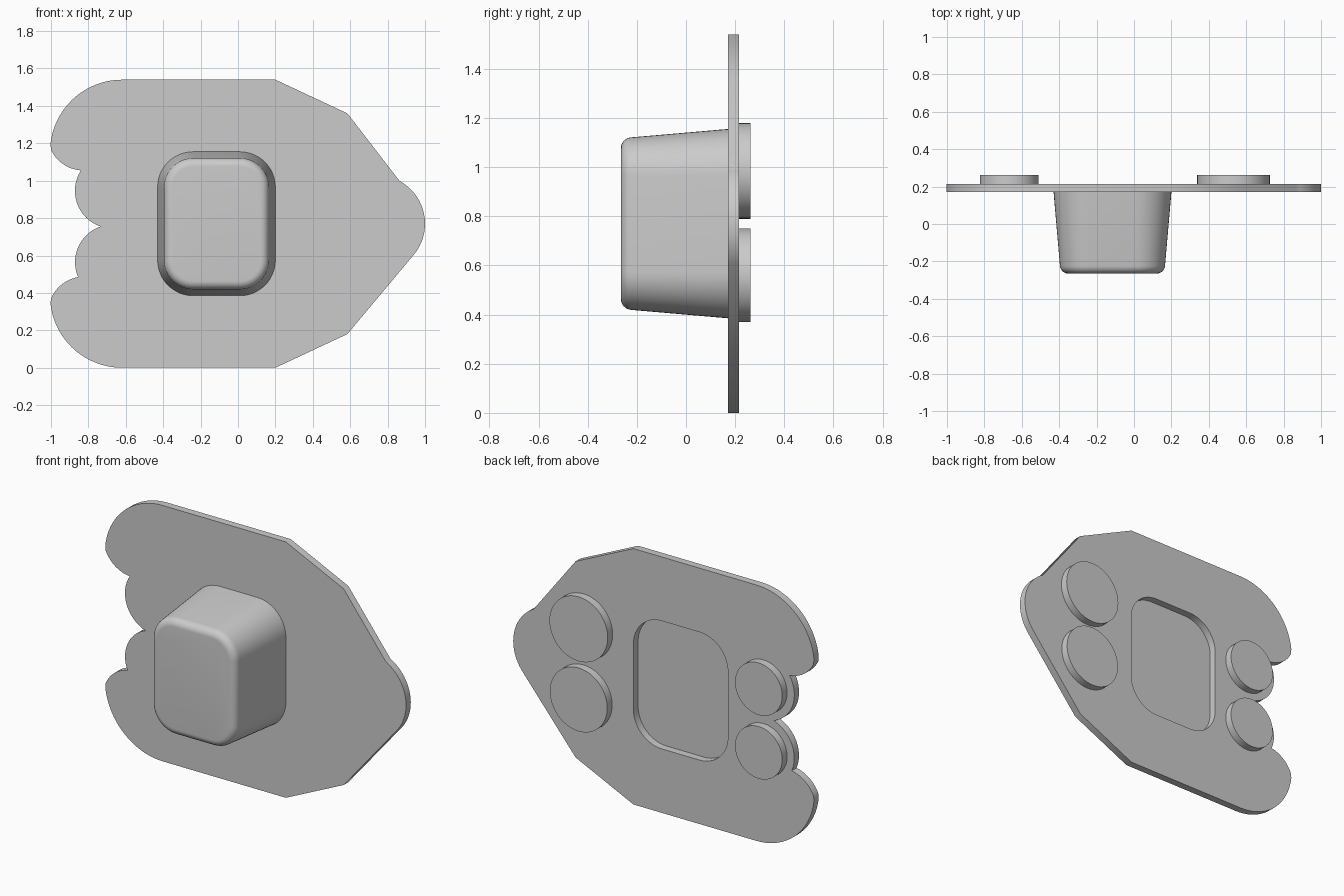
import bpy, bmesh, math
from math import cos, sin, radians

if "Cube" in bpy.data.objects:
    bpy.data.objects.remove(bpy.data.objects["Cube"])

grey = bpy.data.materials.new("plain_grey")
grey.use_nodes = True
COLOUR = (0.6, 0.6, 0.6, 1)
grey.diffuse_color = COLOUR
grey.node_tree.nodes["Principled BSDF"].inputs["Base Color"].default_value = COLOUR

FRONT, BACK = 0.17, 0.215     # plate faces


def arc(cx, cz, r, start, end, steps=12):
    """Points on an arc in the x-z plane, angles in degrees."""
    angles = [radians(start + (end - start) * i / steps) for i in range(steps + 1)]
    return [(cx + r * cos(a), cz + r * sin(a)) for a in angles]


def arc_between(cx, cz, p, q, steps=10):
    """Short arc from p to q about a centre, blending the two radii."""
    a, b = (math.atan2(z - cz, x - cx) for x, z in (p, q))
    b += 2 * math.pi * round((a - b) / (2 * math.pi))
    ra, rb = (math.hypot(x - cx, z - cz) for x, z in (p, q))
    pts = []
    for i in range(steps + 1):
        t = i / steps
        r, ang = ra + (rb - ra) * t, a + (b - a) * t
        pts.append((cx + r * cos(ang), cz + r * sin(ang)))
    return pts


def rounded_rect(inset, radius):
    """Outline of the block, drawn in from its rim by inset."""
    left, right = -0.43 + inset, 0.2 - inset
    low, high = 0.385 + inset, 1.155 - inset
    pts = []
    for cx, cz, start in ((right - radius, high - radius, 0), (left + radius, high - radius, 90),
                          (left + radius, low + radius, 180), (right - radius, low + radius, 270)):
        pts += arc(cx, cz, radius, start, start + 90)
    return pts


def finish(name, bm, angle=30):
    bmesh.ops.remove_doubles(bm, verts=bm.verts, dist=0.0005)
    bmesh.ops.recalc_face_normals(bm, faces=bm.faces)
    mesh = bpy.data.meshes.new(name)
    bm.to_mesh(mesh)
    bm.free()
    mesh.materials.append(grey)
    obj = bpy.data.objects.new(name, mesh)
    bpy.context.collection.objects.link(obj)
    bpy.ops.object.select_all(action="DESELECT")
    obj.select_set(True)
    bpy.context.view_layer.objects.active = obj
    bpy.ops.object.shade_smooth_by_angle(angle=radians(angle))
    return obj


def loft(name, rings):
    """Closed solid through (outline, y) rings."""
    bm = bmesh.new()
    loops = [[bm.verts.new((x, y, z)) for x, z in pts] for pts, y in rings]
    for a, b in zip(loops, loops[1:]):
        for i in range(len(a)):
            j = (i + 1) % len(a)
            bm.faces.new((a[i], a[j], b[j], b[i]))
    bm.faces.new(loops[0])
    bm.faces.new(loops[-1])
    return finish(name, bm)


# Plate outline: pointed right end, scalloped left end
upper_tip, upper_notch = (-1.0, 1.165), (-0.84, 1.055)
lower_tip, lower_notch = (-1.0, 0.37), (-0.855, 0.485)
middle = (-0.735, 0.755)
outline = [(0.2, 1.54)]
outline += arc(-0.62, 1.155, 0.385, 90, 178, 20)[:-1]
outline += arc_between(-0.83, 1.25, upper_tip, upper_notch)
outline += arc_between(-0.67, 0.945, upper_notch, middle, 16)[1:]
outline += arc_between(-0.67, 0.565, middle, lower_notch, 16)[1:]
outline += arc_between(-0.83, 0.285, lower_notch, lower_tip)[1:]
outline += arc(-0.62, 0.385, 0.385, 182, 270, 20)[1:]
outline += [(0.2, 0), (0.585, 0.18)]
outline += arc(0.74, 0.77, 0.26, -38, 61.5, 18)
outline += [(0.585, 1.36)]

# Plate with an opening behind the block
bm = bmesh.new()
for pts in (outline, rounded_rect(0, 0.19)):
    verts = [bm.verts.new((x, FRONT, z)) for x, z in pts]
    for a, b in zip(verts, verts[1:] + verts[:1]):
        bm.edges.new((a, b))
bmesh.ops.remove_doubles(bm, verts=bm.verts, dist=0.0005)
bmesh.ops.triangle_fill(bm, use_beauty=True, edges=bm.edges, normal=(0, -1, 0))
extruded = bmesh.ops.extrude_face_region(bm, geom=bm.faces[:], use_keep_orig=True)
moved = [g for g in extruded["geom"] if isinstance(g, bmesh.types.BMVert)]
bmesh.ops.translate(bm, verts=moved, vec=(0, BACK - FRONT, 0))
finish("plate", bm)

# Tapered block with a rounded front edge
rings = [(rounded_rect(0, 0.19), FRONT)]
EDGE, TIP = 0.045, -0.265
for i in range(9):
    a = radians(5 + 85 * i / 8)
    inset = 0.034 + EDGE * (1 - cos(a))
    rings.append((rounded_rect(inset, 0.19 - inset), TIP + EDGE * (1 - sin(a))))
loft("block", rings)

# Round pads on the back
for name, x, z, r in (("small_pad_upper", -0.667, 0.945, 0.157),
                      ("small_pad_lower", -0.667, 0.562, 0.157),
                      ("large_pad_upper", 0.532, 0.985, 0.194),
                      ("large_pad_lower", 0.532, 0.56, 0.191)):
    circle = arc(x, z, r, 0, 360, 48)[:-1]
    loft(name, [(circle, FRONT + 0.01), (circle, 0.262)])
